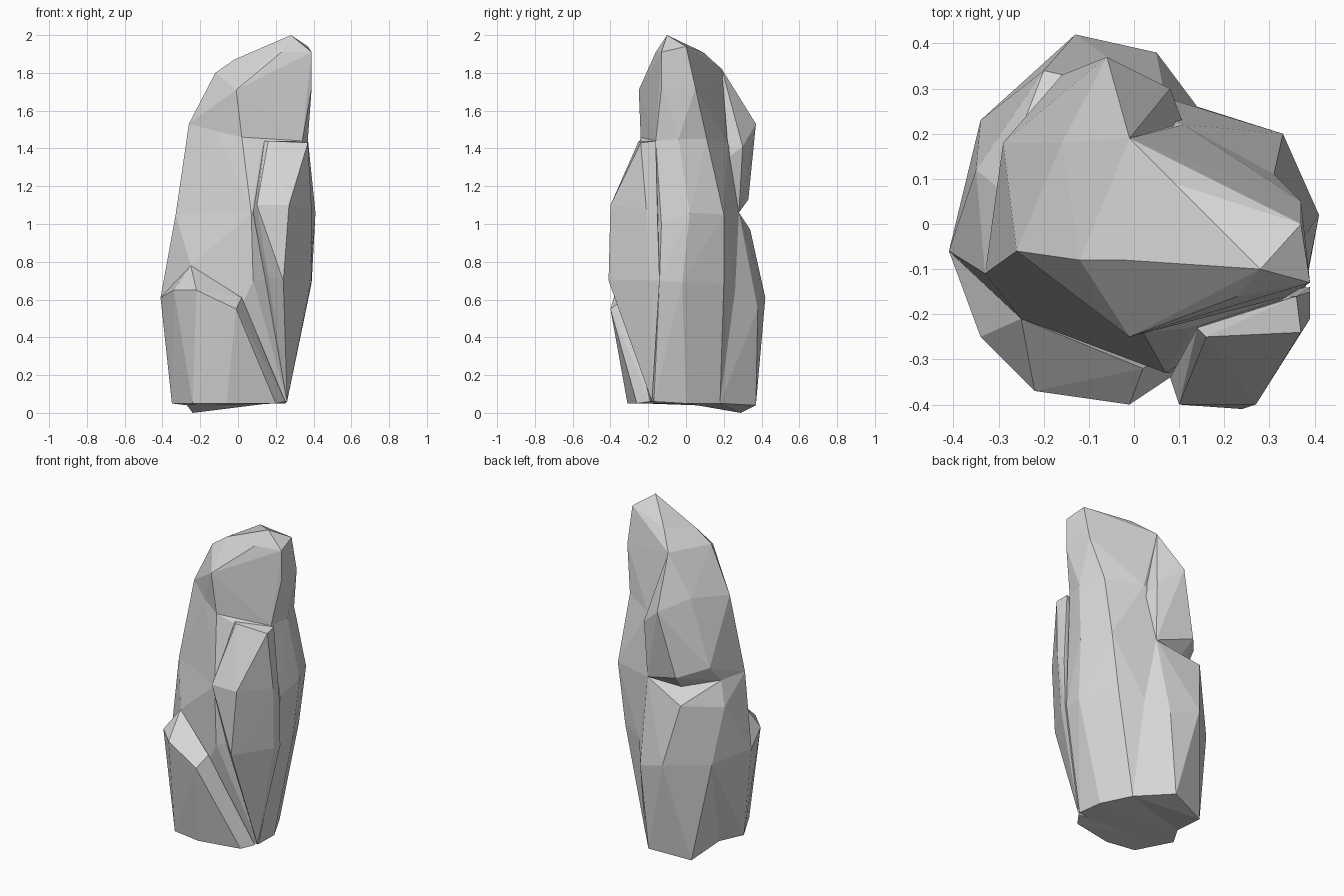
import bpy
import bmesh
from mathutils import Vector

cube = bpy.data.objects.get("Cube")
if cube:
    bpy.data.objects.remove(cube, do_unlink=True)


def make_material(name, colour):
    material = bpy.data.materials.new(name)
    material.use_nodes = True
    material.diffuse_color = colour
    shader = material.node_tree.nodes["Principled BSDF"]
    shader.inputs["Base Color"].default_value = colour
    shader.inputs["Roughness"].default_value = 0.9
    return material


stone_grey = make_material("stone_grey", (0.67, 0.67, 0.67, 1))


def make_stone(name, corners):
    """Chisel one faceted stone: the convex shape around its corners, in centimetres."""
    bm = bmesh.new()
    for corner in corners:
        bm.verts.new(Vector(corner) / 100)
    hull = bmesh.ops.convex_hull(bm, input=bm.verts[:])
    # Discard the corners that ended up inside the stone
    unused = set(hull["geom_interior"]) | set(hull["geom_unused"])
    bmesh.ops.delete(bm, geom=[g for g in unused if isinstance(g, bmesh.types.BMVert)],
                     context="VERTS")
    bmesh.ops.recalc_face_normals(bm, faces=bm.faces[:])
    for face in bm.faces:
        face.smooth = False
    mesh = bpy.data.meshes.new(name)
    bm.to_mesh(mesh)
    bm.free()
    mesh.materials.append(stone_grey)
    stone = bpy.data.objects.new(name, mesh)
    bpy.context.collection.objects.link(stone)
    return stone


# Waist shared by the lower and middle stones, at the notch in the back
waist = [(-33, -11, 105), (-30, 8, 106), (-13, 23, 103), (7, 28, 106),
         (33, 20, 105), (41, 2, 106), (38, -13, 100), (7, -33, 106)]

# Overhang above the notch
overhang = [(-16, 33, 113), (-29, 18, 117)]

# Neck shared by the middle stone and the crown, at the recess in the front
neck = [(2, -24, 146), (34, -16, 144), (37, -4, 145), (31, 11, 145),
        (11, 22, 143), (-16, 18, 157), (-26, -6, 153), (-11, -17, 149)]

# Lower body on its narrow foot
foot = [(-35, -7, 5), (-27, 6, 4), (16, 18, 5), (25, 0, 5),
        (26, -17, 6), (-22, -22, 5)]
belly = [(-41, -6, 61), (-35, 12, 92), (-34, 23, 60), (14, 26, 65),
         (28, 20, 68), (39, -2, 69), (38, -14, 70), (8, -33, 70),
         (-25, -21, 78)]
make_stone("lower_body", foot + belly + waist)

# Block bulging from the back, with a sloping shelf under the notch
make_stone("back_block", [
    (-27, 6, 4), (-24, 29, 0), (0, 37, 4), (16, 18, 5), (-34, 23, 60),
    (-13, 42, 61), (5, 38, 55), (14, 26, 65), (-35, 12, 92),
    (-30, 8, 106), (-20, 34, 97), (-13, 23, 103), (7, 28, 106)])

# Middle body, with a corner running up behind the splinter
make_stone("middle_body", waist + overhang + neck + [(13, -23, 143)])

# Crown that leans towards the peak
make_stone("crown", neck + [
    (39, -13, 172), (37, 5, 172), (-12, -8, 180), (-1, -25, 171),
    (23, -16, 191), (28, -10, 200), (39, -13, 191), (37, 0, 194),
    (9, 9, 191), (-1, 19, 182), (-2, -8, 187)])

# Rib down the back of the crown, ending in the overhang
make_stone("back_rib", overhang + [
    (-1, 19, 182), (-6, 37, 153), (8, 30, 141), (7, 28, 106),
    (11, 22, 135), (-16, 18, 157), (-26, -6, 153), (-12, -8, 180)])

# Slab leaning against the front, tapering down to one corner
make_stone("front_slab", [
    (-41, -6, 61), (-25, -21, 78), (2, -32, 61), (-34, -25, 65),
    (-22, -37, 65), (-1, -40, 55), (-35, -7, 5), (-24, -28, 5),
    (-6, -31, 5), (20, -26, 5), (25, -19, 6)])

# Tall splinter standing at the front left, narrow at its foot
make_stone("front_splinter", [
    (14, -23, 144), (36, -16, 144), (37, -24, 143), (16, -25, 144),
    (8, -34, 106), (10, -40, 110), (27, -40, 110), (24, -41, 70),
    (39, -21, 108), (39, -15, 100), (39, -14, 70), (38, -19, 70),
    (16, -34, 72), (20, -15, 80), (26, -18, 6)])
